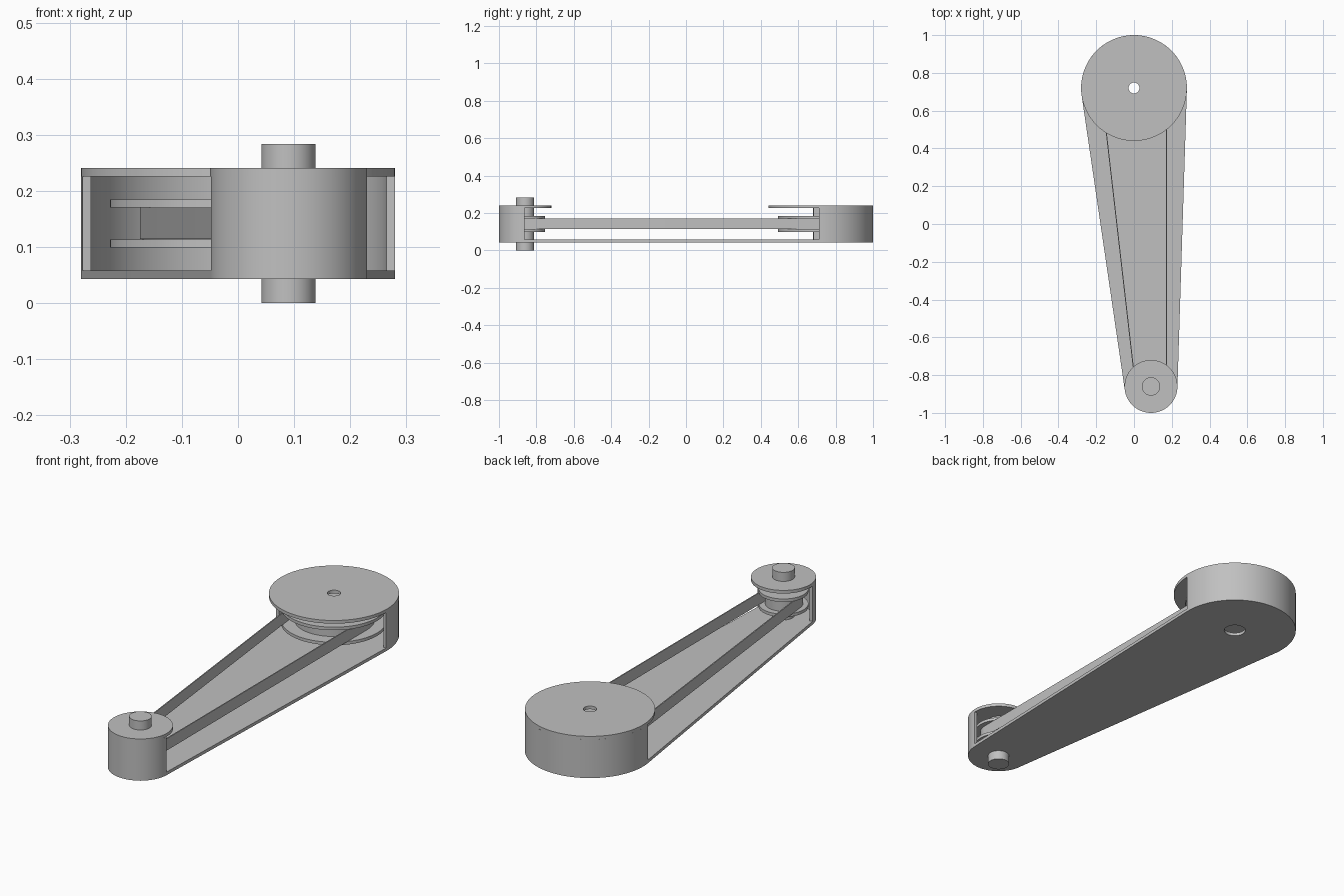
import bpy, bmesh, math
from mathutils import Vector

cube = bpy.data.objects.get("Cube")
if cube:
    bpy.data.objects.remove(cube, do_unlink=True)

grey = bpy.data.materials.new("plain grey")
grey.use_nodes = True
COLOUR = (0.53, 0.53, 0.53, 1)
grey.diffuse_color = COLOUR
grey.node_tree.nodes["Principled BSDF"].inputs["Base Color"].default_value = COLOUR

SMALL, BIG = Vector((0.09, -0.86)), Vector((0.0, 0.72))
R_SMALL, R_BIG = 0.14, 0.28
BOTTOM, TOP, SHEET = 0.043, 0.241, 0.015
MID = (BOTTOM + TOP) / 2
SHAFT_R, BORE_R = 0.0485, 0.029


def arc(centre, radius, start, end, steps=48):
    return [centre + radius * Vector((math.cos(a), math.sin(a)))
            for a in (start + (end - start) * i / steps for i in range(steps + 1))]


def circle(centre, radius):
    return arc(centre, radius, 0, math.tau, 64)[:-1]


def tangent_angles(r_small, r_big):
    """Angles of the right and left outer tangent points."""
    axis = BIG - SMALL
    heading = math.atan2(axis.y, axis.x)
    spread = math.acos((r_small - r_big) / axis.length)
    return heading - spread, heading + spread


def wrap(r_small, r_big):
    """Closed outline running round both centres."""
    right, left = tangent_angles(r_small, r_big)
    return arc(BIG, r_big, right, left) + arc(SMALL, r_small, left, right + math.tau)


def finish(name, bm):
    bmesh.ops.recalc_face_normals(bm, faces=bm.faces)
    mesh = bpy.data.meshes.new(name)
    bm.to_mesh(mesh)
    bm.free()
    mesh.materials.append(grey)
    obj = bpy.data.objects.new(name, mesh)
    bpy.context.collection.objects.link(obj)
    bpy.ops.object.select_all(action='DESELECT')
    obj.select_set(True)
    bpy.context.view_layer.objects.active = obj
    bpy.ops.object.shade_smooth_by_angle(angle=math.radians(30))
    return obj


def prism(name, loops, z0, z1):
    """Extrude an outline, with any further loops as holes."""
    bm = bmesh.new()
    edges = []
    for loop in loops:
        verts = [bm.verts.new((p.x, p.y, z0)) for p in loop]
        edges += [bm.edges.new((v, verts[i - 1])) for i, v in enumerate(verts)]
    bmesh.ops.triangle_fill(bm, edges=edges, use_beauty=True)
    out = bmesh.ops.extrude_face_region(bm, geom=bm.faces[:])
    moved = [g for g in out["geom"] if isinstance(g, bmesh.types.BMVert)]
    bmesh.ops.translate(bm, verts=moved, vec=(0, 0, z1 - z0))
    return finish(name, bm)


def lathe(name, centre, profile):
    """Turn a closed (radius, height) profile about a vertical axis."""
    bm = bmesh.new()
    verts = [bm.verts.new((centre.x + r, centre.y, z)) for r, z in profile]
    edges = [bm.edges.new((v, verts[i - 1])) for i, v in enumerate(verts)]
    bmesh.ops.spin(bm, geom=verts + edges, cent=(*centre, 0), axis=(0, 0, 1),
                   angle=math.tau, steps=64)
    bmesh.ops.remove_doubles(bm, verts=bm.verts, dist=1e-5)
    return finish(name, bm)


def pulley(name, centre, bore, core, rim):
    half, groove = 0.043, 0.0285
    lathe(name, centre, [(bore, MID - half), (rim, MID - half), (rim, MID - groove),
                         (core, MID - groove), (core, MID + groove),
                         (rim, MID + groove), (rim, MID + half), (bore, MID + half)])


# Base plate, with an open bearing hole at the large end
prism("base_plate", [wrap(R_SMALL, R_BIG), circle(BIG, SHAFT_R)], BOTTOM, BOTTOM + SHEET)

# Curved guard walls round the outer half of each end
right, left = tangent_angles(R_SMALL, R_BIG)
for name, centre, radius, a, b in (("large_guard_wall", BIG, R_BIG, right, left),
                                   ("small_guard_wall", SMALL, R_SMALL, left, right + math.tau)):
    outline = arc(centre, radius, a, b) + arc(centre, radius - SHEET, b, a)
    prism(name, [outline], BOTTOM + SHEET, TOP - SHEET)

# Round covers
prism("large_cover", [circle(BIG, R_BIG), circle(BIG, BORE_R)], TOP - SHEET, TOP)
prism("small_cover", [circle(SMALL, R_SMALL), circle(SMALL, SHAFT_R)], TOP - SHEET, TOP)

# Pulleys, drive shaft and belt
BELT = 0.005
BELT_SMALL, BELT_BIG = 0.084, 0.175
pulley("large_pulley", BIG, BORE_R, BELT_BIG - BELT, 0.228)
pulley("small_pulley", SMALL, SHAFT_R, BELT_SMALL - BELT, 0.107)
prism("drive_shaft", [circle(SMALL, SHAFT_R)], 0, 2 * MID)
prism("belt", [wrap(BELT_SMALL, BELT_BIG), wrap(BELT_SMALL - BELT, BELT_BIG - BELT)],
      MID - 0.028, MID + 0.028)
